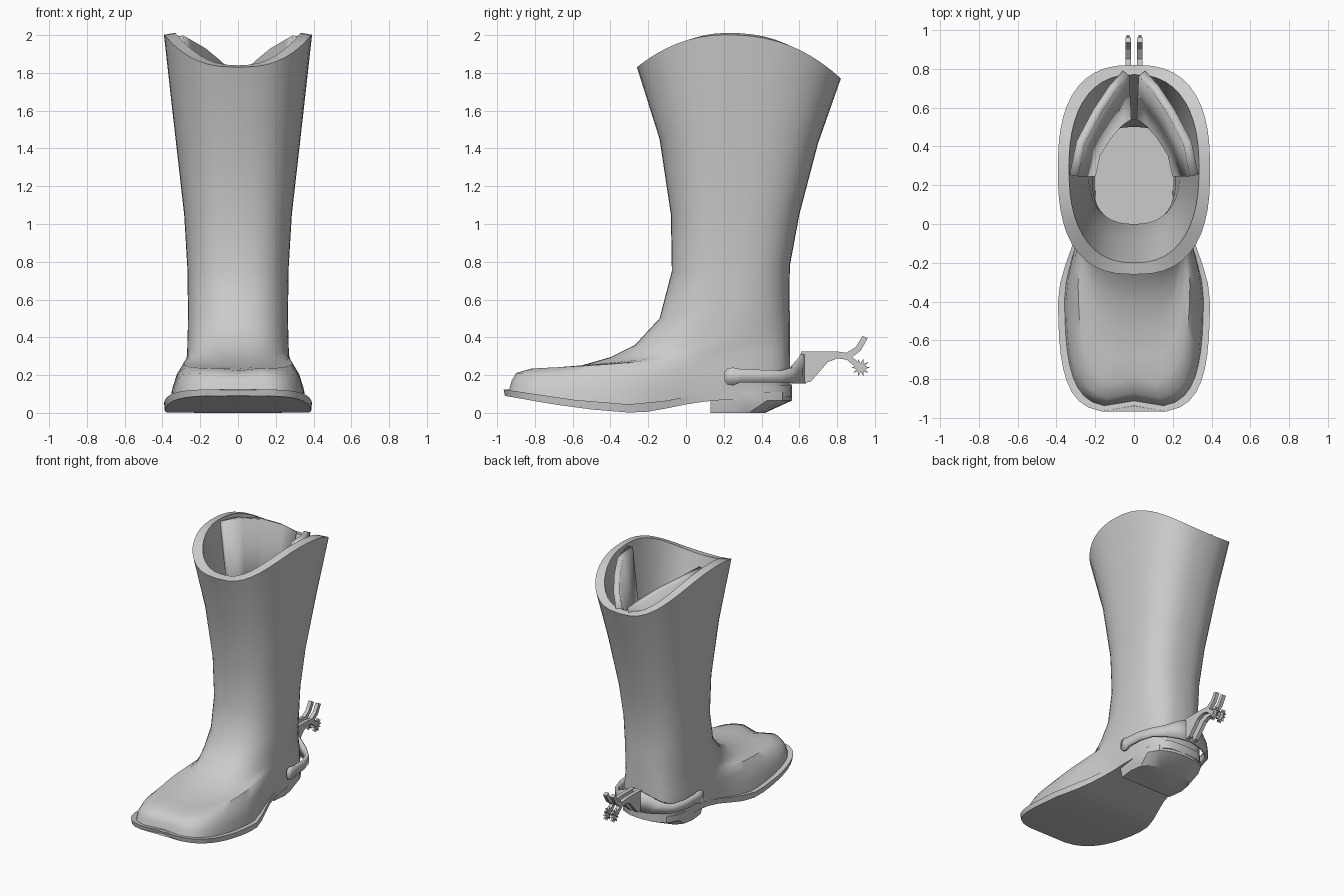
import bpy, bmesh, math

if "Cube" in bpy.data.objects:
    bpy.data.objects.remove(bpy.data.objects["Cube"])

N = 48  # columns around the boot


def finish(name, verts, faces, angle=40, thick=0):
    me = bpy.data.meshes.new(name)
    me.from_pydata(verts, [], faces)
    bm = bmesh.new()
    bm.from_mesh(me)
    bmesh.ops.recalc_face_normals(bm, faces=bm.faces)
    bm.to_mesh(me)
    bm.free()
    ob = bpy.data.objects.new(name, me)
    bpy.context.collection.objects.link(ob)
    if thick:
        mod = ob.modifiers.new("thickness", "SOLIDIFY")
        mod.thickness = thick
        mod.offset = 0
    bpy.ops.object.select_all(action='DESELECT')
    ob.select_set(True)
    bpy.context.view_layer.objects.active = ob
    bpy.ops.object.shade_smooth_by_angle(angle=math.radians(angle))
    return ob


def interp(table, v):
    for (a, p), (b, q) in zip(table, table[1:]):
        if v <= b:
            t = max(0, (v - a) / (b - a))
            return p + (q - p) * t
    return table[-1][1]


def ring(yf, zf, yb, zb, bump, wf, wr, n, notch=0, zfun=None):
    """Boot outline: front y/z, back y/z, mid lift, ball and rear half widths."""
    pts = []
    for j in range(N):
        a = 2 * math.pi * j / N
        s = -math.cos(a)
        y = (yf + yb) / 2 + s * (yb - yf) / 2
        f = min(1, max(0, (0.12 - y) / 0.52))
        f = f * f * (3 - 2 * f)
        w = wr + (wf - wr) * f
        x = w * max(0, 1 - abs(s) ** n) ** (1 / n)
        x = x if j <= N // 2 else -x
        z = zfun(y) if zfun else zf + (zb - zf) * (s + 1) / 2 + bump * (1 - abs(s) ** 2.3)
        if j == 0:
            y += notch
            z -= notch * 0.4 if not zfun else 0
        pts.append((x, y, z))
    return pts


def loft(rings):
    n = len(rings[0])
    verts = [p for r in rings for p in r]
    faces = [(i * n + j, i * n + (j + 1) % n, (i + 1) * n + (j + 1) % n, (i + 1) * n + j)
             for i in range(len(rings) - 1) for j in range(n)]
    return verts, faces


def cap(base, n=N):
    """Close a ring with strips running from side to side."""
    return [tuple(dict.fromkeys((base + j, base + j + 1, base + n - j - 1, base + (n - j) % n)))
            for j in range(n // 2)]


# Leather upper: foot, ankle and shaft, then over the rim and down the lining
outer = [
    (-.945, .115, .55, .15, -.09, .36, .26, 4, .03),
    (-.93, .17, .55, .20, -.06, .35, .268, 4, .03),
    (-.905, .212, .55, .27, -.03, .325, .27, 3.8, .035),
    (-.82, .235, .55, .34, -.01, .29, .27, 3.4, .03),
    (-.70, .24, .55, .39, -.02, .265, .27, 3.2, .01),
    (-.55, .252, .55, .43, -.02, .24, .27, 3),
    (-.40, .295, .55, .47, -.02, .22, .268, 2.8),
    (-.27, .36, .55, .52, 0, .215, .266, 2.7),
    (-.14, .50, .547, .60, 0, .22, .265, 2.6),
    (-.075, .75, .55, .78, 0, .26, .268, 2.6),
    (-.08, 1.05, .60, 1.05, 0, .285, .285, 2.6),
    (-.14, 1.45, .70, 1.43, .05, .335, .335, 2.6),
    (-.26, 1.83, .82, 1.77, .2, .392, .392, 2.6)]
lining = [
    (-.20, 1.84, .77, 1.78, .2, .335, .335, 2.4),
    (-.08, 1.45, .64, 1.43, .05, .28, .28, 2.4),
    (0, 1.05, .54, 1.05, 0, .235, .235, 2.4),
    (0, .75, .50, .75, 0, .215, .215, 2.6),
    (-.07, .2, .50, .2, 0, .2, .2, 3)]
rings = [ring(*r) for r in outer + lining]
v, f = loft(rings)
finish("boot_upper", v, f + cap((len(rings) - 1) * N))

# Sole following the arch of the foot
top = [(-.97, .125), (-.6, .07), (-.3, .045), (-.1, .065), (.1, .105), (.3, .135), (.56, .15)]
bot = [(-.97, .092), (-.7, .045), (-.5, .018), (-.28, 0), (-.18, .008), (0, .045), (.13, .065), (.56, .085)]
sole = [ring(-.972, 0, .56, 0, 0, .392, .265, 4, .035, lambda y: interp(top, y)),
        ring(-.965, 0, .56, 0, 0, .388, .262, 4, .035, lambda y: interp(bot, y))]
v, f = loft(sole)
finish("sole", v, f + cap(0) + cap(N), 30)

# Heel block, undercut at the back
half = [(.235, .13), (.25, .3), (.235, .43), (.19, .51), (.1, .55), (0, .56)]
plan = half + [(-x, y) for x, y in half[-2::-1]]
heel = [[(x, y, .11) for x, y in plan],
        [(x, y, .065) for x, y in plan],
        [(x * .93, .13 + (y - .13) * .67, 0) for x, y in plan]]
v, f = loft(heel)
n = len(plan)
finish("heel", v, f + [tuple(range(n)), tuple(range(2 * n, 3 * n))], 25)


def wall(name, low, high, thick):
    n = len(low)
    return finish(name, low + high, [(i, i + 1, n + i + 1, n + i) for i in range(n - 1)], 40, thick)


# Inner flaps at the back of the shaft opening
for side, tag in ((1, "right"), (-1, "left")):
    hi = [(.31, .25), (.275, .42), (.19, .58), (.11, .70), (.04, .775)]
    lo = [(.22, .25), (.195, .36), (.14, .45), (.08, .52), (.03, .555)]
    rim = [(.25, 1.995), (.42, 1.975), (.6, 1.92), (.7, 1.86), (.78, 1.79)]
    wall("inner_flap_" + tag,
         [(side * x, y, 1.2) for x, y in lo],
         [(side * x, y, interp(rim, y)) for x, y in hi], .045)

# Spur band: x, y, low z, high z around the heel
band = [(.285, .205, .17, .215), (.287, .22, .15, .237), (.287, .25, .145, .24), (.287, .29, .162, .232),
        (.28, .40, .162, .228), (.25, .50, .16, .225), (.19, .56, .157, .24), (.10, .605, .155, .29),
        (0, .625, .155, .325)]
band = band + [(-x, y, a, b) for x, y, a, b in band[-2::-1]]
wall("spur_band", [(x, y, a) for x, y, a, b in band], [(x, y, b) for x, y, a, b in band], .022)


def plate(name, outline, x0, x1):
    n = len(outline)
    v, f = loft([[(x, y, z) for y, z in outline] for x in (x0, x1)])
    return finish(name, v, f + [tuple(range(n)), tuple(range(n, 2 * n))], 25)


# Spur shanks with forked ends, and the star rowels
shank = [(.61, .325), (.80, .325), (.85, .318), (.90, .35), (.935, .408), (.962, .395), (.925, .33),
         (.88, .295), (.935, .25), (.915, .228), (.85, .282), (.80, .288), (.75, .268), (.70, .21),
         (.66, .165), (.61, .157)]
star = [(.925 + r * math.cos(a), .24 + r * math.sin(a))
        for i in range(20) for a in [i * math.pi / 10] for r in [.05 if i % 2 == 0 else .024]]
for side, tag in ((1, "right"), (-1, "left")):
    plate("spur_shank_" + tag, shank, side * .016, side * .044)
    plate("spur_rowel_" + tag, star, side * .022, side * .038)
